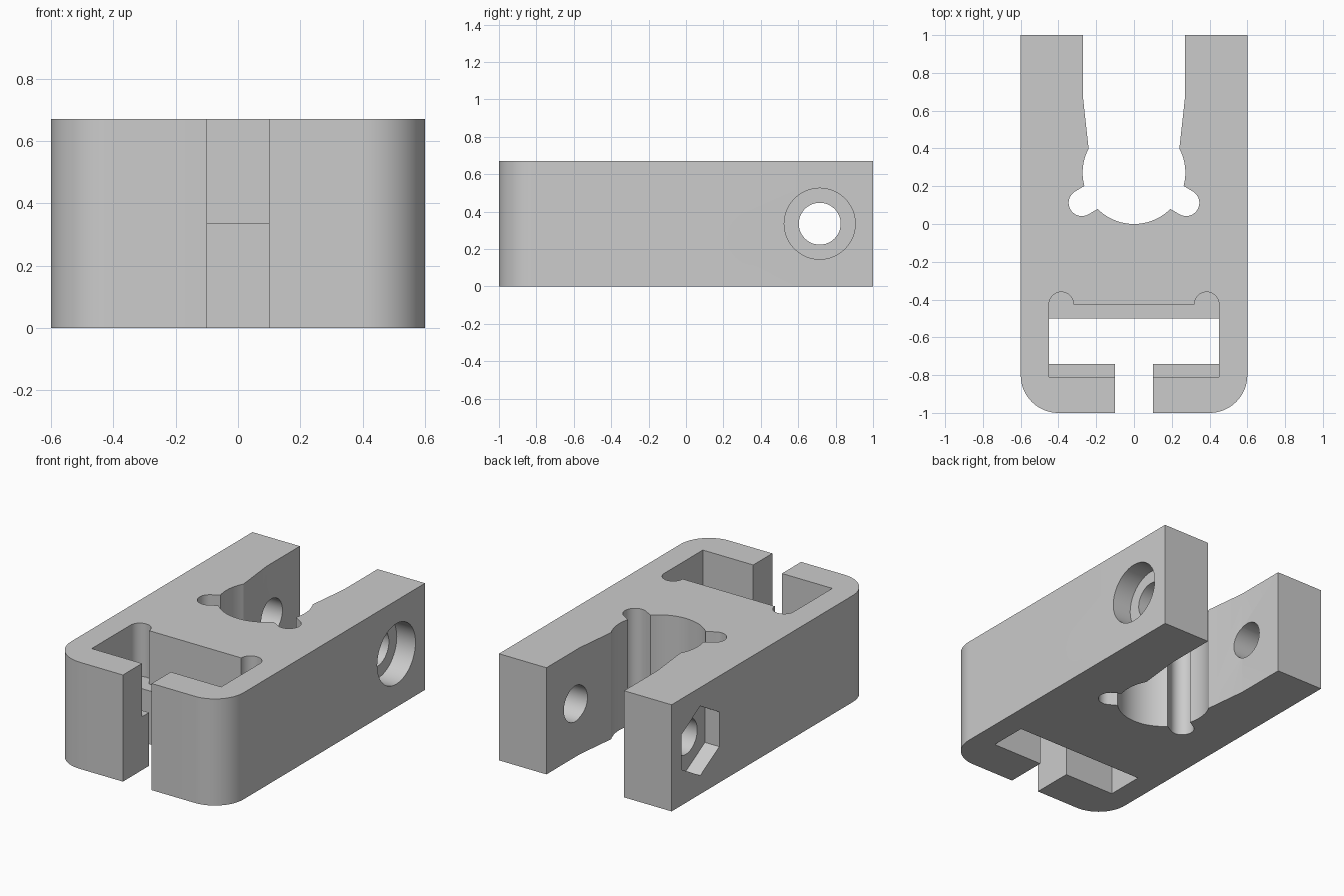
import bpy, bmesh
from math import sin, cos, radians

if "Cube" in bpy.data.objects:
    bpy.data.objects.remove(bpy.data.objects["Cube"])

HEIGHT = 0.67
MID = HEIGHT / 2

grey = bpy.data.materials.new("light grey")
grey.use_nodes = True
colour = (0.6, 0.6, 0.6, 1)
grey.diffuse_color = colour
grey.node_tree.nodes["Principled BSDF"].inputs["Base Color"].default_value = colour


def arc(cx, cy, r, start, end, steps):
    angles = [radians(start + (end - start) * i / steps) for i in range(steps + 1)]
    return [(cx + r * cos(a), cy + r * sin(a)) for a in angles]


def mirrored(half):
    """Close a right-hand outline with its mirror image."""
    return half + [(-x, y) for x, y in reversed(half) if abs(x) > 1e-5]


def prism(name, outline, low, high, axis="z"):
    """Extrude an outline along z, or a (y, z) outline along x."""
    def place(u, v, w):
        return (u, v, w) if axis == "z" else (w, u, v)
    bm = bmesh.new()
    base = bm.faces.new([bm.verts.new(place(u, v, low)) for u, v in outline])
    top = bmesh.ops.extrude_face_region(bm, geom=[base])["geom"]
    bmesh.ops.translate(bm, vec=place(0, 0, high - low),
                        verts=[g for g in top if isinstance(g, bmesh.types.BMVert)])
    bmesh.ops.recalc_face_normals(bm, faces=bm.faces)
    mesh = bpy.data.meshes.new(name)
    bm.to_mesh(mesh)
    bm.free()
    mesh.materials.append(grey)
    obj = bpy.data.objects.new(name, mesh)
    bpy.context.scene.collection.objects.link(obj)
    return obj


def rectangle(x, y0, y1):
    return [(-x, y0), (x, y0), (x, y1), (-x, y1)]


# Block with rounded front corners
body = prism("clamp_body", mirrored(arc(0.4, -0.8, 0.2, -90, 0, 16) + [(0.6, 1)]), 0, HEIGHT)

# Fork opening: straight mouth, taper, round seat and two relief notches
throat = [(0.27, 1.1), (0.27, 0.67)]
throat += arc(0, 0.272, 0.272, 28, -15, 10)
throat += arc(0.276, 0.112, 0.07, 60, -120, 18)
throat += arc(0, 0.272, 0.272, -45, -90, 12)

# Upper pocket with two rounded ears
pocket = mirrored([(0.45, -0.81)] + arc(0.385, -0.425, 0.065, 0, 180, 18))

# Cross bolt: through hole, round recess on one side, hexagonal on the other
def bolt(r, start, steps):
    return arc(0.715, MID, r, start, start + 360, steps)[:-1]


cutters = [
    prism("fork_cutter", mirrored(throat), -0.1, HEIGHT + 0.1),
    prism("pocket_cutter", pocket, MID, HEIGHT + 0.1),
    prism("channel_cutter", rectangle(0.45, -0.74, -0.5), -0.1, HEIGHT + 0.1),
    prism("slit_cutter", rectangle(0.1, -1.1, -0.7), -0.1, HEIGHT + 0.1),
    prism("bolt_hole_cutter", bolt(0.112, 0, 48), -0.7, 0.7, "x"),
    prism("bolt_head_cutter", bolt(0.19, 0, 48), 0.47, 0.7, "x"),
    prism("nut_cutter", bolt(0.218, 30, 6), -0.7, -0.5, "x"),
]
for cutter in cutters:
    cutter.hide_render = True
    cut = body.modifiers.new(cutter.name, "BOOLEAN")
    cut.operation = "DIFFERENCE"
    cut.solver = "EXACT"
    cut.object = cutter

# Bake the cuts and tidy away the helpers
depsgraph = bpy.context.evaluated_depsgraph_get()
result = bpy.data.meshes.new_from_object(body.evaluated_get(depsgraph))
body.modifiers.clear()
body.data = result
for cutter in cutters:
    bpy.data.objects.remove(cutter)

# Smooth curved walls, keep hard edges crisp
for obj in bpy.context.selected_objects:
    obj.select_set(False)
body.select_set(True)
bpy.context.view_layer.objects.active = body
bpy.ops.object.shade_smooth_by_angle(angle=radians(25))
